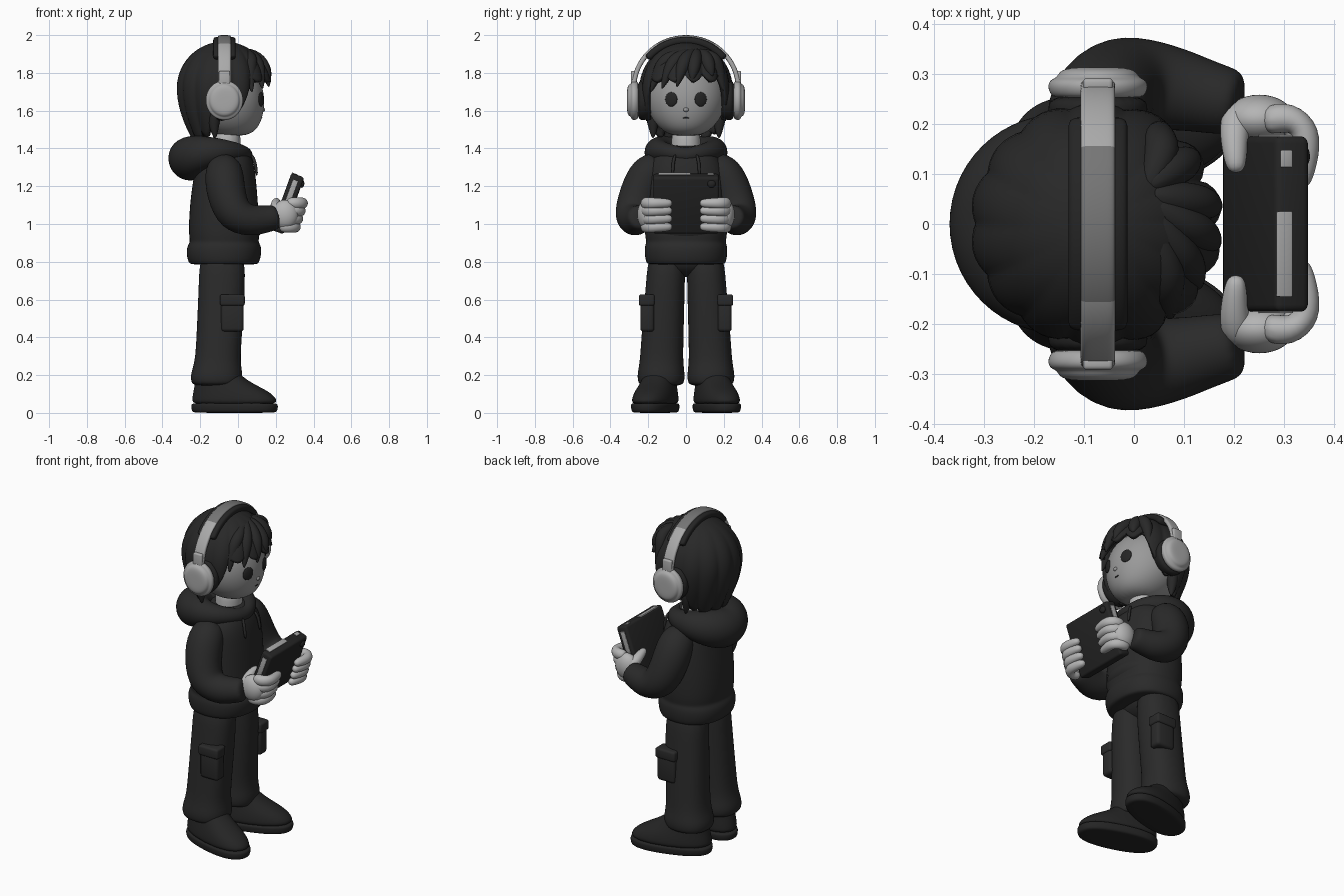
import bpy, bmesh, math
from math import sin, cos, pi, radians
from mathutils import Vector, Matrix

if "Cube" in bpy.data.objects:
    bpy.data.objects.remove(bpy.data.objects["Cube"])

X, Y, Z = Vector((1, 0, 0)), Vector((0, 1, 0)), Vector((0, 0, 1))


def material(name, v):
    m = bpy.data.materials.new(name)
    m.diffuse_color = (v, v, v, 1)
    m.use_nodes = True
    m.node_tree.nodes["Principled BSDF"].inputs["Base Color"].default_value = m.diffuse_color
    return m


CLOTH = material("charcoal cloth", 0.023)
HAIR = material("black hair", 0.021)
SKIN = material("pale skin", 0.46)
FACE = material("face skin", 0.32)
LIGHT = material("light grey plastic", 0.40)
MID = material("mid grey band", 0.18)
BLACK = material("black", 0.018)


def finish(name, bm, mat, sub=2):
    bmesh.ops.recalc_face_normals(bm, faces=bm.faces)
    me = bpy.data.meshes.new(name)
    bm.to_mesh(me)
    bm.free()
    for p in me.polygons:
        p.use_smooth = True
    me.materials.append(mat)
    ob = bpy.data.objects.new(name, me)
    bpy.context.collection.objects.link(ob)
    if sub:
        m = ob.modifiers.new("smooth", "SUBSURF")
        m.levels = m.render_levels = sub
    return ob


def ring(c, u, v, a, b, e=2.0, n=16):
    """Superellipse section around c in the plane of u and v."""
    f = lambda k: math.copysign(abs(k) ** (2 / e), k)
    return [Vector(c) + u * a * f(cos(2 * pi * i / n)) + v * b * f(sin(2 * pi * i / n)) for i in range(n)]


def skin(name, rings, mat, closed=False, sub=2, cap=True):
    bm = bmesh.new()
    vs = [[bm.verts.new(p) for p in r] for r in rings]
    n = len(vs[0])
    for k in range(len(vs) - (0 if closed else 1)):
        a, b = vs[k], vs[(k + 1) % len(vs)]
        for i in range(n):
            bm.faces.new((a[i], a[(i + 1) % n], b[(i + 1) % n], b[i]))
    if cap and not closed:
        bm.faces.new(vs[0])
        bm.faces.new(vs[-1])
    return finish(name, bm, mat, sub)


def loft(name, rows, mat, e=2.0):
    """Rows of z, x centre, y centre, x radius, y radius."""
    return skin(name, [ring((x, y, z), X, Y, a, b, e) for z, x, y, a, b in rows], mat)


def tube(name, pts, radii, mat, ref=Y, closed=False, n=10, sub=2):
    pts = [Vector(p) for p in pts]
    rings, m = [], len(pts)
    for i, p in enumerate(pts):
        a = pts[(i - 1) % m] if closed or i else p
        b = pts[(i + 1) % m] if closed or i < m - 1 else p
        t = (b - a).normalized()
        u = t.cross(ref).normalized()
        rings.append(ring(p, u, t.cross(u), radii[i], radii[i], 2, n))
    return skin(name, rings, mat, closed, sub)


def ball(name, c, r, mat, turn=0):
    bm = bmesh.new()
    bmesh.ops.create_uvsphere(bm, u_segments=32, v_segments=20, radius=1)
    bm.transform(Matrix.Translation(c) @ Matrix.Rotation(turn, 4, "Z") @ Matrix.Diagonal((*r, 1)))
    return finish(name, bm, mat, 0)


def box(name, c, half, mat, bevel, frame=Matrix()):
    bm = bmesh.new()
    bmesh.ops.create_cube(bm, size=2)
    bm.transform(Matrix.Translation(c) @ Matrix.Diagonal((*half, 1)))
    bmesh.ops.bevel(bm, geom=bm.edges[:], offset=bevel, segments=3, profile=0.5, affect="EDGES")
    bm.transform(frame)
    ob = finish(name, bm, mat, 0)
    bpy.ops.object.select_all(action="DESELECT")
    ob.select_set(True)
    bpy.context.view_layer.objects.active = ob
    bpy.ops.object.shade_smooth_by_angle(angle=radians(40))
    return ob


# Head, neck and face (the figure looks along +x)
loft("head", [(1.465, -.03, 0, .07, .07), (1.495, -.04, 0, .14, .13), (1.55, -.055, 0, .185, .182),
              (1.62, -.065, 0, .21, .213), (1.7, -.065, 0, .208, .218), (1.8, -.07, 0, .18, .19),
              (1.88, -.08, 0, .1, .1)], FACE)
loft("neck", [(1.34, -.065, 0, .08, .085), (1.42, -.06, 0, .075, .078), (1.52, -.06, 0, .075, .078)], SKIN)
for s in (-1, 1):
    ball("eye", (.122, s * .078, 1.66), (.01, .034, .038), BLACK, s * radians(20))
ball("nose", (.134, 0, 1.605), (.01, .014, .011), FACE)
ball("mouth", (.122, 0, 1.562), (.007, .018, .005), BLACK)


# Hair: ridged cap with a jagged lower edge, high at the fringe and low behind
def ease(x, a, b):
    w = min(1, max(0, (x - radians(a)) / radians(b - a)))
    return w * w * (3 - 2 * w)


rings = []
NT, NA = 22, 112
for k in range(NT + 1):
    t = k / NT
    row = []
    for i in range(NA):
        th = 2 * pi * i / NA
        ang = abs((th + pi) % (2 * pi) - pi)
        lock = abs(cos(7 * th + 1.1 + .8 * t))
        low = 1.80 - .2 * ease(ang, 45, 80) - .11 * ease(ang, 95, 130) - .05 * lock
        z = 1.948 - (1.948 - low) * (.03 + .97 * t) ** 1.6
        if z > 1.72:
            f = math.sqrt(max(0, 1 - ((z - 1.72) / .232) ** 2))
        else:
            f = 1 - .36 * ((1.72 - z) / .27) ** 1.8
        f *= 1 + .08 * (lock - .65) * t
        row.append(Vector((-.075 + .235 * f * cos(th), .228 * f * sin(th), z)))
    rings.append(row)
hair = skin("hair", rings, HAIR, sub=0)
bm = bmesh.new()  # close the crown, leave the lower edge open
bm.from_mesh(hair.data)
bmesh.ops.delete(bm, geom=[f for f in bm.faces if len(f.verts) > 4 and f.calc_center_median().z < 1.8], context="FACES_ONLY")
bm.to_mesh(hair.data)
bm.free()
m = hair.modifiers.new("thickness", "SOLIDIFY")
m.thickness, m.offset = .028, 0
for y0, y1, y2, zt in ((.05, .0, -.05, 1.72), (.05, -.05, -.13, 1.71), (.04, -.1, -.19, 1.69),
                       (.06, .05, .03, 1.75), (.07, .11, .14, 1.78), (.06, .15, .2, 1.70)):
    q = .245 * math.sqrt(1 - (y2 / .24) ** 2) - .075
    tube("fringe_lock", [(.02, y0, 1.92), (.1 - abs(y1) * .25, y1, 1.885), (q - .015, (y1 + y2) / 2, 1.82), (q, y2, zt)],
         [.02, .04, .038, .005], HAIR)
for s in (-1, 1):
    tube("nape_lock", [(-.12, s * .19, 1.62), (-.13, s * .172, 1.53), (-.12, s * .175, 1.45)], [.035, .035, .006], HAIR)


# Headphones: arched band with padding, and round cups
def arch(name, a0, a1, ry, rz, wide, thick, mat):
    rs = []
    for k in range(25):
        a = radians(a0 + (a1 - a0) * k / 24)
        out = Vector((0, cos(a), sin(a)))
        rs.append(ring((-.072, ry * cos(a), 1.72 + rz * sin(a)), X, out, wide, thick, 4))
    return skin(name, rs, mat, sub=1)


band = arch("headphone_band", -8, 188, .277, .268, .035, .013, LIGHT)
band.data.materials.append(MID)
for p in band.data.polygons:
    p.material_index = 1 if abs(p.center.y) < .16 else 0
arch("band_padding", 38, 142, .26, .252, .06, .02, BLACK)
for s in (-1, 1):
    def disc(name, prof, mat):
        return skin(name, [ring((-.072, s * y, 1.655), X, Z, r, r * 1.06, 2, 24) for y, r in prof], mat)
    disc("ear_cushion", [(.18, .08), (.195, .095), (.23, .102), (.26, .095)], BLACK)
    disc("ear_cup", [(.25, .08), (.256, .095), (.275, .102), (.288, .096), (.292, .083), (.304, .078), (.312, .06), (.313, .02)], LIGHT)
    box("band_slider", (-.072, s * .279, 1.765), (.03, .012, .045), LIGHT, .008)

# Hoodie
loft("hoodie_body", [(.785, -.075, 0, .17, .195), (.79, -.075, 0, .19, .215), (.84, -.075, 0, .203, .224),
                     (.885, -.073, 0, .2, .223), (.905, -.073, 0, .182, .212), (.94, -.073, 0, .193, .224),
                     (1.1, -.075, 0, .185, .225), (1.25, -.07, 0, .168, .215), (1.33, -.07, 0, .155, .2),
                     (1.41, -.07, 0, .12, .13), (1.42, -.07, 0, .05, .06)], CLOTH, 2.3)
ball("front_pouch", (.025, 0, .97), (.097, .17, .075), CLOTH)
pts, rad = [], []
for k in range(16):
    a = 2 * pi * k / 16
    b = (1 - cos(a)) / 2
    pts.append((-.11 + .15 * cos(a), .15 * sin(a), 1.36 - .02 * b + .035 * abs(sin(a))))
    rad.append(.042 + .078 * b ** 1.3)
tube("hood", pts, rad, CLOTH, Z, True, 14)
for s in (-1, 1):
    tube("drawstring", [(.07, s * .055, 1.37), (.092, s * .07, 1.33), (.1, s * .07, 1.25)], [.009] * 3, CLOTH, sub=1)
    tube("sleeve", [(-.075, s * .12, 1.33), (-.075, s * .2, 1.28), (-.065, s * .25, 1.16), (-.02, s * .28, 1.04),
                    (.07, s * .274, 1.015), (.14, s * .255, 1.025), (.185, s * .245, 1.033), (.215, s * .24, 1.04)],
         [.075, .107, .108, .105, .088, .075, .07, .058], CLOTH, n=14)

    # Hands gripping the tablet
    ball("palm", (.25, s * .21, 1.05), (.07, .048, .078), SKIN)
    for z in (.985, 1.028, 1.07, 1.11):
        d = .3 * (z - 1.05)
        tube("finger", [(.235 + d, s * .205, z), (.295 + d, s * .217, z), (.33 + d, s * .185, z), (.322 + d, s * .12, z),
                        (.312 + d, s * .07, z)], [.034, .035, .033, .029, .021], SKIN, Z, n=8)
    tube("thumb", [(.22, s * .23, 1.05), (.2, s * .205, 1.085), (.2, s * .15, 1.11), (.205, s * .1, 1.125)],
         [.034, .036, .028, .02], SKIN, Z, n=8)

    # Trousers with cargo pockets
    loft("trouser_leg", [(.87, -.085, s * .1, .12, .1), (.7, -.083, s * .108, .126, .104), (.4, -.1, s * .125, .122, .114),
                         (.27, -.108, s * .13, .122, .116), (.21, -.113, s * .132, .14, .128),
                         (.165, -.115, s * .132, .138, .126), (.14, -.112, s * .132, .12, .11)], CLOTH, 2.3)
    box("cargo_pocket", (-.03, s * .205, .515), (.06, .037, .085), CLOTH, .018)
    box("pocket_flap", (-.03, s * .208, .597), (.066, .042, .03), CLOTH, .012)

    # Shoes, toes turned out
    turn = Matrix.Translation((-.018, s * .163, 0)) @ Matrix.Rotation(s * radians(16), 4, "Z")
    sole = loft("shoe_sole", [(0, 0, 0, .215, .09), (.004, 0, 0, .238, .108), (.045, 0, 0, .242, .112),
                              (.055, 0, 0, .23, .105)], BLACK, 2.4)
    upper = loft("shoe_upper", [(.035, 0, 0, .238, .107), (.075, 0, 0, .236, .108), (.115, -.02, 0, .208, .1),
                                (.15, -.055, 0, .165, .09), (.19, -.085, 0, .13, .082), (.225, -.1, 0, .11, .07)], BLACK, 2.3)
    sole.data.transform(turn)
    upper.data.transform(turn)
    for x, z in ((.04, .172), (.075, .155), (.11, .138)):
        lace = tube("shoe_lace", [(x, -.055, z - .025), (x, 0, z), (x, .055, z - .025)], [.009] * 3, BLACK, Z, n=6, sub=1)
        lace.data.transform(turn)
ball("trouser_seat", (-.085, 0, .82), (.122, .2, .1), CLOTH)

# Tablet tilted away from the chest, with pale edge strips
frame = Matrix.Translation((.2625, 0, 1.108)) @ Matrix.Rotation(radians(20), 4, "Y")
box("tablet", (0, 0, 0), (.036, .175, .16), BLACK, .014, frame)
box("tablet_top_strip", (-.018, -.06, .159), (.016, .085, .004), LIGHT, .002, frame)
box("tablet_top_patch", (-.014, .13, .159), (.012, .017, .004), LIGHT, .002, frame)
for s in (-1, 1):
    box("tablet_side_strip", (-.002, s * .174, .065), (.014, .004, .065), LIGHT, .002, frame)
ball("tablet_camera", frame @ Vector((.034, .135, .125)), (.014, .022, .022), BLACK)
